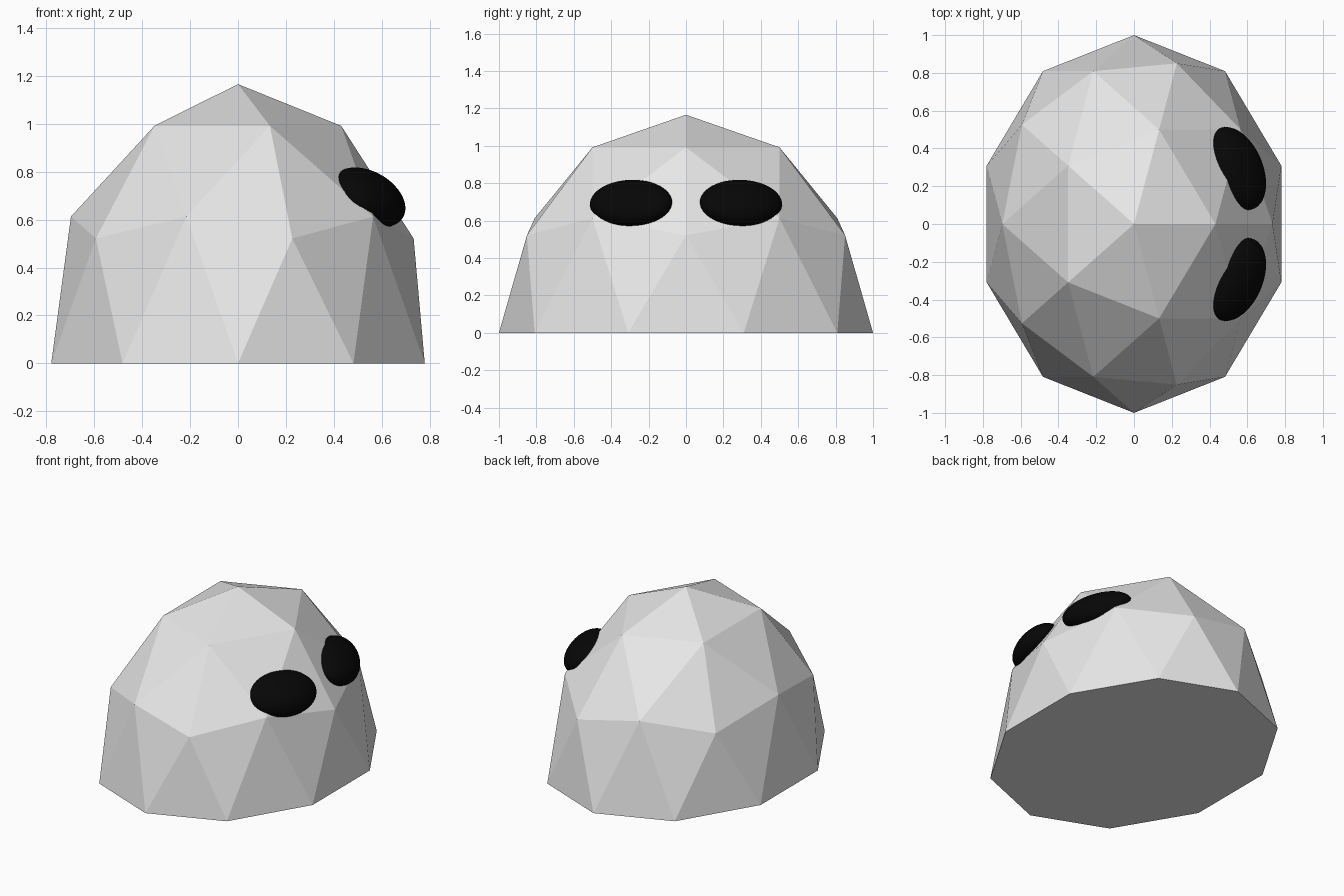
import bpy, bmesh
from mathutils import Matrix

if "Cube" in bpy.data.objects:
    bpy.data.objects.remove(bpy.data.objects["Cube"])


def material(name, rgb):
    m = bpy.data.materials.new(name)
    m.diffuse_color = (*rgb, 1.0)
    m.use_nodes = True
    m.node_tree.nodes["Principled BSDF"].inputs["Base Color"].default_value = m.diffuse_color
    return m


def add_object(name, bm, mat, smooth=False):
    bmesh.ops.recalc_face_normals(bm, faces=bm.faces)
    for f in bm.faces:
        f.smooth = smooth
    mesh = bpy.data.meshes.new(name)
    bm.to_mesh(mesh)
    bm.free()
    mesh.materials.append(mat)
    obj = bpy.data.objects.new(name, mesh)
    bpy.context.collection.objects.link(obj)
    return obj


body_grey = material("pale grey", (0.8, 0.8, 0.8))
eye_black = material("black", (0.002, 0.002, 0.002))

# Body: upper half of a stretched low-poly icosphere, closed underneath
bm = bmesh.new()
bmesh.ops.create_icosphere(bm, subdivisions=2, radius=1.0)
low = [v for v in bm.verts if v.co.z < -0.01]
bmesh.ops.delete(bm, geom=low, context='VERTS')
for v in bm.verts:
    if abs(v.co.z) < 0.001:
        v.co.z = 0.0
bmesh.ops.contextual_create(bm, geom=[e for e in bm.edges if e.is_boundary])
bmesh.ops.scale(bm, vec=(0.82, 1.0, 1.166), verts=bm.verts)
add_object("body", bm, body_grey)

# Eyes: smooth ellipsoids leaning along the curved side, mirrored across y
lean = Matrix(((0.131, -0.057, -0.058, 0.545),
               (0.0, 0.2195, 0.0, 0.294),
               (0.0, -0.0045, 0.125, 0.693),
               (0.0, 0.0, 0.0, 1.0)))
for name, side in (("eye_back", 1), ("eye_front", -1)):
    bm = bmesh.new()
    bmesh.ops.create_uvsphere(bm, u_segments=48, v_segments=24, radius=1.0)
    bm.transform(Matrix.Diagonal((1, side, 1, 1)) @ lean)
    add_object(name, bm, eye_black, smooth=True)
